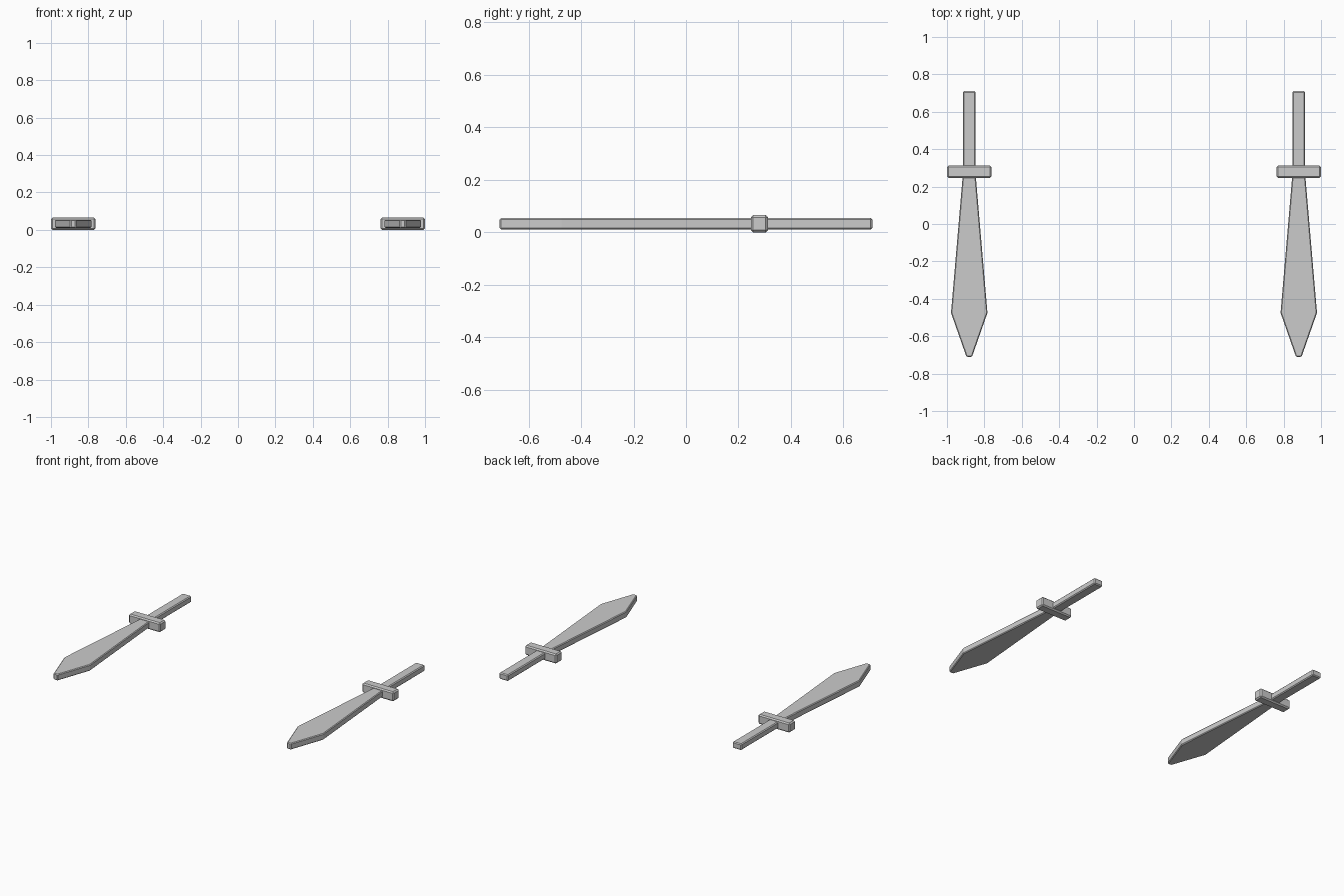
import bpy, bmesh

if "Cube" in bpy.data.objects:
    bpy.data.objects.remove(bpy.data.objects["Cube"])

MID_Z = 0.0325


def slab(name, outline, cx, thickness, bevel):
    """Extrude a flat xy outline around MID_Z and chamfer its edges."""
    bm = bmesh.new()
    z0 = MID_Z - thickness / 2
    face = bm.faces.new([bm.verts.new((cx + x, y, z0)) for x, y in outline])
    ext = bmesh.ops.extrude_face_region(bm, geom=[face])
    verts = [v for v in ext["geom"] if isinstance(v, bmesh.types.BMVert)]
    bmesh.ops.translate(bm, verts=verts, vec=(0, 0, thickness))
    bmesh.ops.recalc_face_normals(bm, faces=bm.faces[:])
    mesh = bpy.data.meshes.new(name)
    bm.to_mesh(mesh)
    bm.free()
    obj = bpy.data.objects.new(name, mesh)
    bpy.context.collection.objects.link(obj)
    mod = obj.modifiers.new("chamfer", "BEVEL")
    mod.width = bevel
    mod.segments = 1
    mod.limit_method = "ANGLE"
    mod.angle_limit = 0.5
    return obj


def mirrored(half):
    """Complete a right-hand half outline with its left-hand mirror."""
    return half + [(-x, y) for x, y in reversed(half)]


# Half outlines: (half width, y)
blade = mirrored([(0.015, -0.71), (0.0975, -0.475), (0.033, 0.28)])
handle = mirrored([(0.0335, 0.28), (0.0335, 0.71)])
guard = mirrored([(0.119, 0.247), (0.119, 0.312)])

# A matching pair of swords lying flat
for side, cx in (("left", -0.881), ("right", 0.881)):
    slab("blade_" + side, blade, cx, 0.043, 0.005)
    slab("handle_" + side, handle, cx, 0.043, 0.006)
    slab("crossguard_" + side, guard, cx, 0.065, 0.008)
